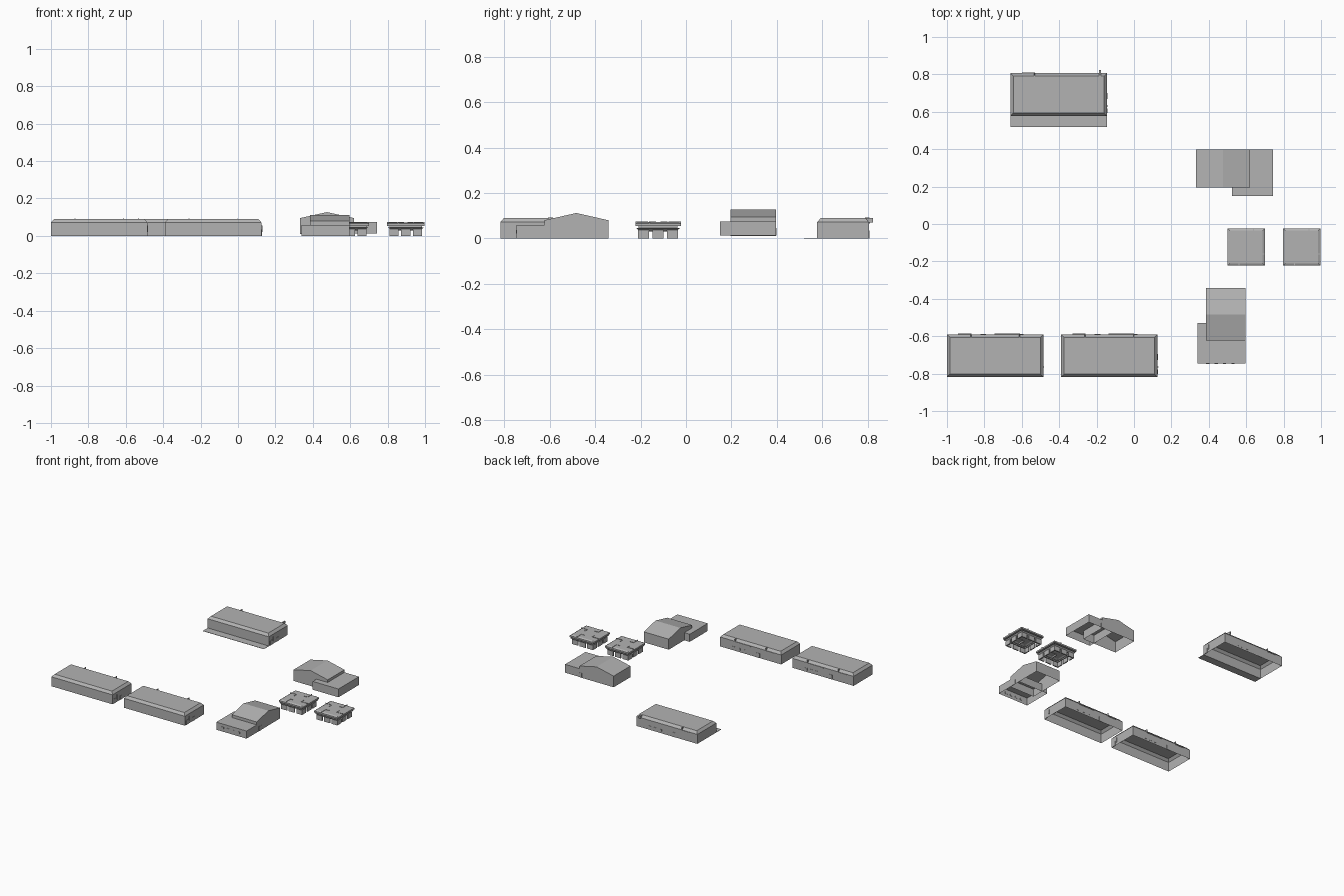
import bpy, bmesh

cube = bpy.data.objects.get("Cube")
if cube:
    bpy.data.objects.remove(cube, do_unlink=True)

grey = bpy.data.materials.new("plain_grey")
grey.use_nodes = True
grey.diffuse_color = (0.45, 0.45, 0.45, 1)
grey.node_tree.nodes["Principled BSDF"].inputs["Base Color"].default_value = grey.diffuse_color


def finish(name, bm):
    bmesh.ops.recalc_face_normals(bm, faces=bm.faces)
    mesh = bpy.data.meshes.new(name)
    bm.to_mesh(mesh)
    bm.free()
    mesh.materials.append(grey)
    bpy.context.collection.objects.link(bpy.data.objects.new(name, mesh))


def stack(name, x0, x1, y0, y1, levels, floor=False):
    """Rectangular rings, each given as (height, inset), joined and capped on top."""
    bm = bmesh.new()
    rings = [[bm.verts.new(p) for p in ((x0 + i, y0 + i, z), (x1 - i, y0 + i, z),
                                        (x1 - i, y1 - i, z), (x0 + i, y1 - i, z))]
             for z, i in levels]
    for low, high in zip(rings, rings[1:]):
        for k in range(4):
            n = (k + 1) % 4
            bm.faces.new((low[k], low[n], high[n], high[k]))
    bm.faces.new(rings[-1])
    if floor:
        bm.faces.new(rings[0][::-1])
    finish(name, bm)


def box(name, x0, x1, y0, y1, z0, z1, floor=True):
    stack(name, x0, x1, y0, y1, [(z0, 0), (z1, 0)], floor)


def gable(name, place, half, base, eave, ridge, start, end):
    """Gabled shell open below; place maps (across, along, height) to a point."""
    bm = bmesh.new()
    profile = [(-half, base), (-half, eave), (0, ridge), (half, eave), (half, base)]
    ends = [[bm.verts.new(place(a, s, z)) for a, z in profile] for s in (start, end)]
    for k in range(4):
        bm.faces.new((ends[0][k], ends[0][k + 1], ends[1][k + 1], ends[1][k]))
    for loop in ends:
        bm.faces.new(loop)
    finish(name, bm)


# Long halls with a sloped roof edge
def hall(label, x, y, second_gutter):
    w, d = 0.515, 0.228
    e, n = x + w, y + d
    stack(label + "_shell", x, e, y, n, [(0, 0), (0.072, 0), (0.09, 0.016)])
    box(label + "_side_door", e - 0.002, e + 0.002, y + 0.09, y + 0.122, 0, 0.03)
    box(label + "_side_hatch", e - 0.002, e + 0.002, y + 0.015, y + 0.04, 0, 0.035)
    box(label + "_side_pipe", e, e + 0.005, y + 0.05, y + 0.056, 0.02, 0.055)
    gutters = [(0.06, 0.13)] + ([(0.255, 0.39)] if second_gutter else [])
    for a, b in gutters:
        box(label + "_gutter", x + a, x + b, n - 0.004, n + 0.004, 0.066, 0.072)
        box(label + "_drainpipe", x + b - 0.004, x + b, n - 0.018, n + 0.003, 0.07, 0.092)
    for k in range(3):
        a = x + 0.30 + k * 0.045
        box(label + "_back_window", a, a + 0.02, n - 0.002, n + 0.002, 0.015, 0.03)
    box(label + "_back_door", x + 0.18, x + 0.21, n - 0.002, n + 0.002, 0, 0.035)


hall("left_hall", -1.0, -0.818, True)
hall("middle_hall", -0.39, -0.818, True)
hall("back_hall", -0.66, 0.578, False)
box("back_hall_chimney", -0.187, -0.177, 0.785, 0.823, 0.07, 0.09)
box("back_hall_pavement", -0.66, -0.145, 0.519, 0.578, 0, 0.002)

# Gabled house at the front, ridge running sideways
gable("front_house", lambda a, s, z: (s, -0.483 + a, z), 0.141, 0, 0.08, 0.112, 0.385, 0.595)
box("front_house_annex", 0.34, 0.595, -0.747, -0.53, 0, 0.058, False)
for k in range(4):
    a = 0.385 + k * 0.045
    box("annex_window", a, a + 0.018, -0.749, -0.745, 0.022, 0.036)
box("front_house_door", 0.593, 0.597, -0.60, -0.57, 0, 0.035)

# Gabled house at the back, ridge running front to back
gable("back_house", lambda a, s, z: (0.476 + a, s, z), 0.144, 0.01, 0.095, 0.127, 0.195, 0.397)
box("back_house_annex", 0.525, 0.742, 0.15, 0.397, 0.012, 0.075, False)
box("back_house_door", 0.60, 0.63, 0.395, 0.399, 0.012, 0.045)


# Square pavilions: overhanging roof and eaves on broad wall panels
def pavilion(label, x, y):
    w = 0.2
    stack(label + "_roof", x, x + w, y, y + w,
          [(0.03, 0.022), (0.045, 0.004), (0.045, 0.014), (0.054, 0.014),
           (0.054, 0), (0.066, 0), (0.072, 0.012)])
    for k in range(3):
        a, b = 0.012 + k * 0.0635, 0.061 + k * 0.0635
        for o in (0.012, w - 0.02):
            box(label + "_panel", x + a, x + b, y + o, y + o + 0.008, 0, 0.036)
            box(label + "_panel", x + o, x + o + 0.008, y + a, y + b, 0, 0.036)
    # Bent roof pipes, turned a quarter for each side
    for turn in range(4):
        for a0, a1, b0, b1, z0 in ((-0.1, -0.045, 0.036, 0.041, 0.06),
                                   (-0.05, -0.045, 0.01, 0.041, 0.07)):
            for _ in range(turn):
                a0, a1, b0, b1 = -b1, -b0, a0, a1
            cx, cy = x + w / 2, y + w / 2
            box(label + "_roof_pipe", cx + a0, cx + a1, cy + b0, cy + b1, z0, 0.0745)


pavilion("left_pavilion", 0.5, -0.223)
pavilion("right_pavilion", 0.797, -0.223)
